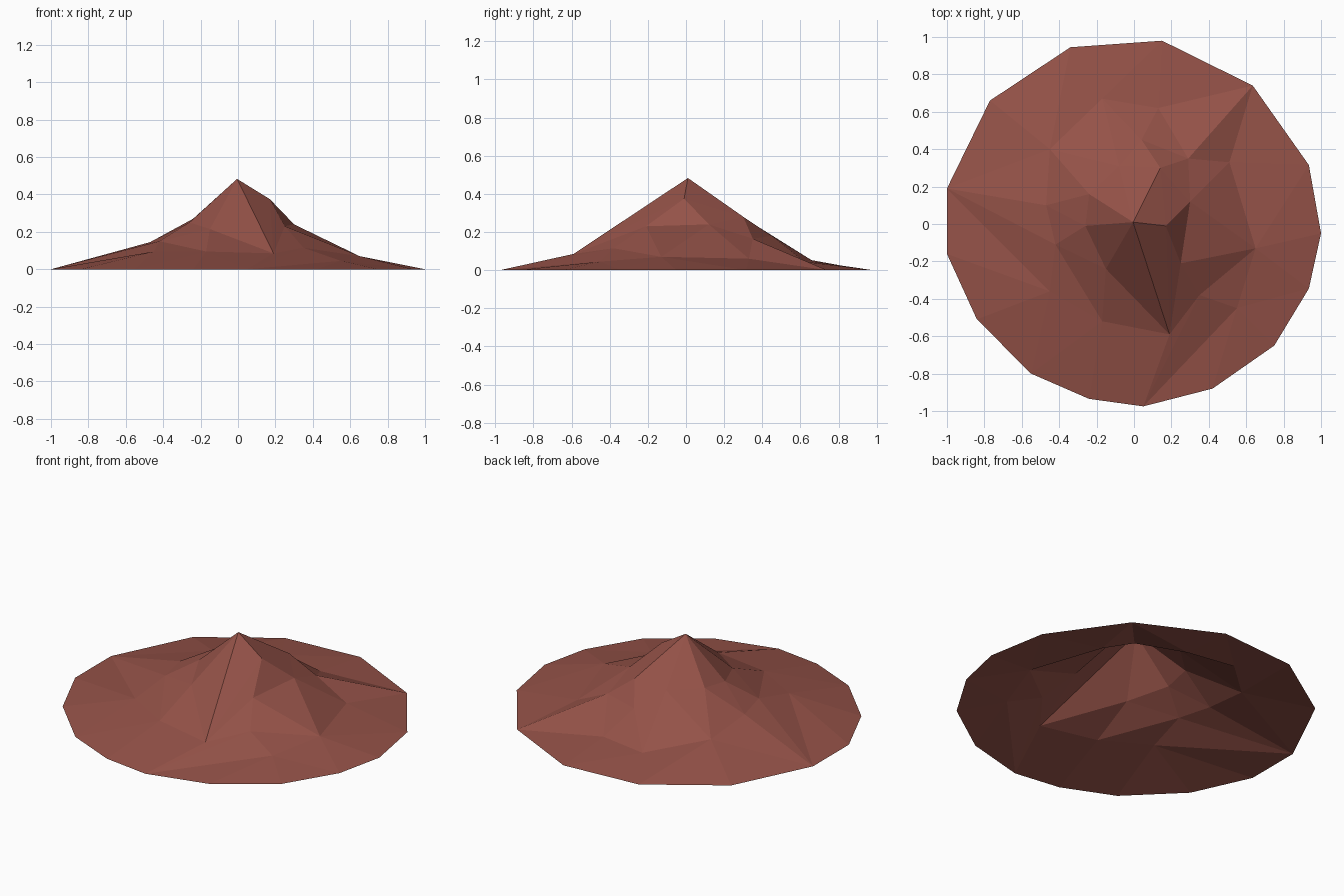
import bpy
from mathutils import Vector
from mathutils.geometry import delaunay_2d_cdt

if "Cube" in bpy.data.objects:
    bpy.data.objects.remove(bpy.data.objects["Cube"])

# Ground outline of the mountain, counter-clockwise (z = 0)
RIM = [(1, -.05), (.935, .315), (.635, .74), (.15, .98), (-.34, .945), (-.77, .66),
       (-1, .19), (-1, -.16), (-.84, -.51), (-.55, -.80), (-.24, -.935), (.05, -.975),
       (.42, -.88), (.75, -.65), (.935, -.345)]

# Named summit, ridge and foothill points
P = {
    "peak": (-.005, .01, .483), "ridge": (.17, -.01, .375), "e_shoulder": (.30, .12, .24),
    "e_gully": (.25, -.21, .23), "s_foot": (.19, -.59, .085), "e_foot": (.65, -.13, .07),
    "se_mid": (.35, -.38, .115), "se_foot": (.55, -.45, .045), "ne_foot": (.51, .33, .06),
    "ne_mid": (.29, .35, .165), "n_upper": (.14, .30, .28), "n_mid": (.04, .45, .18),
    "n_gully": (-.08, .31, .27), "n_foot_a": (-.17, .67, .045), "n_foot_b": (.13, .62, .045),
    "nw_foot": (-.45, .40, .10), "nw_upper": (-.24, .16, .27), "w_foot": (-.47, .10, .145),
    "w_mid": (-.42, -.11, .15), "w_upper": (-.26, -.01, .25), "sw_upper": (-.15, -.24, .215),
    "s_mid": (-.17, -.52, .095), "sw_foot": (-.45, -.36, .095),
}
names = list(P)
n = len(RIM)

# Visible crease lines as chains of points; numbers refer to rim corners
CREASES = [
    "peak s_foot ridge peak", "ridge e_shoulder e_gully ridge",
    "e_gully e_foot se_mid e_gully", "s_foot se_mid se_foot e_foot",
    "e_foot e_shoulder ne_foot e_foot", "ridge n_upper peak n_gully n_mid n_upper",
    "n_upper ne_mid e_shoulder", "ne_mid ne_foot 2", "n_foot_b n_mid n_foot_a nw_foot",
    "peak nw_upper w_upper peak", "nw_upper w_foot w_mid w_upper sw_upper peak",
    "s_foot sw_upper s_mid s_foot", "s_mid w_mid sw_foot",
    "w_foot 6 w_mid", "6 sw_foot 7", "s_foot 11 se_mid", "11 se_foot",
]


def index(key):
    return int(key) if key.isdigit() else n + names.index(key)


# Triangulate the plan view along the creases, then lift it to height
pts = [Vector((x, y, 0)) for x, y in RIM] + [Vector(P[k]) for k in names]
edges = [(i, (i + 1) % n) for i in range(n)]
for chain in CREASES:
    ids = [index(k) for k in chain.split()]
    edges += list(zip(ids, ids[1:]))
out, _, faces, orig, _, _ = delaunay_2d_cdt([p.xy for p in pts], edges, [], 1, 1e-5)
verts = []
for co, src in zip(out, orig):
    if src:
        z = pts[src[0]].z
    else:  # crossing of two creases
        near = sorted(pts, key=lambda p: (p.xy - co).length)[:2]
        z = (near[0].z + near[1].z) / 2
    verts.append((co.x, co.y, z))

# Mountain: open faceted shell
mesh = bpy.data.meshes.new("mountain")
mesh.from_pydata(verts, [], [list(f) for f in faces])
mesh.update()
if sum(p.normal.z for p in mesh.polygons) < 0:
    mesh.flip_normals()
mountain = bpy.data.objects.new("mountain", mesh)
bpy.context.collection.objects.link(mountain)

# One flat rock colour
rock = bpy.data.materials.new("red brown rock")
rock.diffuse_color = (.30, .085, .065, 1)
rock.use_nodes = True
rock.node_tree.nodes["Principled BSDF"].inputs["Base Color"].default_value = rock.diffuse_color
mesh.materials.append(rock)
